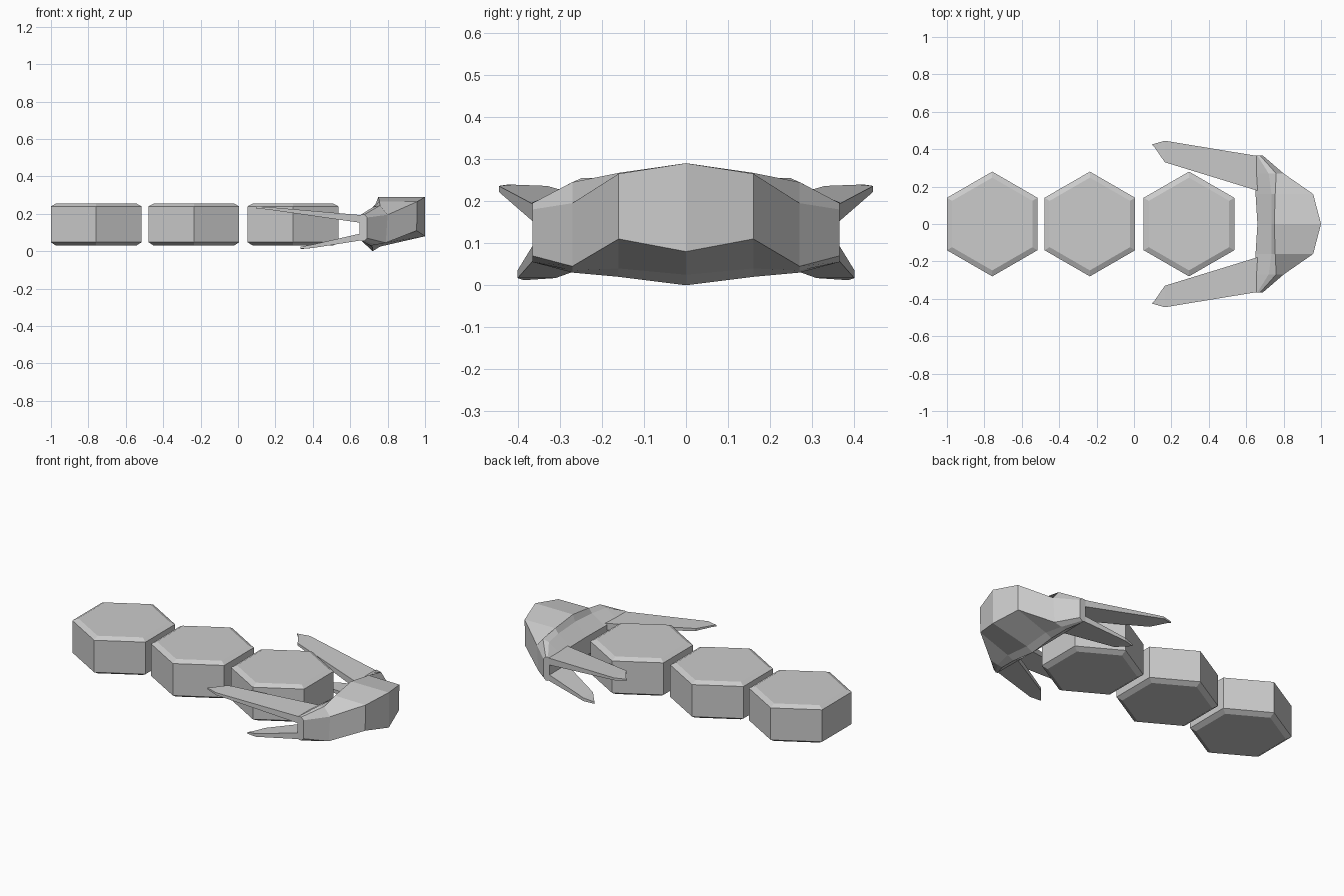
import bpy
import math

if "Cube" in bpy.data.objects:
    bpy.data.objects.remove(bpy.data.objects["Cube"])


def loft(name, rings, cap_start=True, cap_end=True):
    """Skin a list of equal-length point rings into a mesh object."""
    n = len(rings[0])
    verts = [p for r in rings for p in r]
    faces = []
    for k in range(len(rings) - 1):
        a, b = k * n, (k + 1) * n
        for i in range(n):
            j = (i + 1) % n
            faces.append((a + i, a + j, b + j, b + i))
    if cap_start:
        faces.append(tuple(reversed(range(n))))
    if cap_end:
        faces.append(tuple(range(len(verts) - n, len(verts))))
    mesh = bpy.data.meshes.new(name)
    mesh.from_pydata(verts, [], faces)
    obj = bpy.data.objects.new(name, mesh)
    bpy.context.collection.objects.link(obj)
    # consistent outward normals
    bpy.context.view_layer.objects.active = obj
    obj.select_set(True)
    bpy.ops.object.mode_set(mode='EDIT')
    bpy.ops.mesh.select_all(action='SELECT')
    bpy.ops.mesh.normals_make_consistent(inside=False)
    bpy.ops.object.mode_set(mode='OBJECT')
    obj.select_set(False)
    return obj


def mirror_y(obj):
    m = obj.modifiers.new("mirror", 'MIRROR')
    m.use_axis = (False, True, False)
    m.use_clip = True


def hexagon(cx, r, z):
    return [(cx + r * math.cos(math.radians(30 + 60 * i)),
             r * math.sin(math.radians(30 + 60 * i)), z) for i in range(6)]


# Three hexagonal body segments with chamfered rims
for i, cx in enumerate((-0.758, -0.236, 0.294)):
    loft(f"body_segment_{i + 1}", [hexagon(cx, r, z) for r, z in
         ((0.248, 0.03), (0.28, 0.048), (0.28, 0.24), (0.248, 0.255))])

# Crescent head: x-z sections from the centre line out to the side
sections = [
    (0.0, [(0.66, 0.07), (0.66, 0.18), (0.735, 0.25), (0.75, 0.29),
           (1.0, 0.29), (1.0, 0.08), (0.76, 0.025), (0.72, 0.0)]),
    (0.16, [(0.65, 0.065), (0.65, 0.185), (0.735, 0.24), (0.755, 0.267),
            (0.958, 0.265), (0.955, 0.11), (0.76, 0.04), (0.72, 0.02)]),
    (0.27, [(0.65, 0.065), (0.65, 0.19), (0.72, 0.235), (0.76, 0.245),
            (0.80, 0.195), (0.79, 0.045), (0.74, 0.035), (0.71, 0.03)]),
    (0.365, [(0.65, 0.065), (0.65, 0.19), (0.66, 0.197), (0.675, 0.195),
             (0.69, 0.18), (0.69, 0.07), (0.675, 0.055), (0.66, 0.055)]),
]
mirror_y(loft("head", [[(x, y, z) for x, z in pts] for y, pts in sections],
              cap_start=False))


def blade(name, stations):
    """Flat tapering prong; each station has inner and outer edge x, y and z range."""
    rings = []
    for xi, yi, xo, yo, z0, z1 in stations:
        rings.append([(xi, yi, z0), (xo, yo, z0), (xo, yo, z1), (xi, yi, z1)])
    mirror_y(loft(name, rings))


# Upper and lower pairs of prongs sweeping back along the body
blade("upper_prong", [(0.67, 0.175, 0.67, 0.362, 0.15, 0.192),
                      (0.165, 0.33, 0.165, 0.445, 0.222, 0.236),
                      (0.11, 0.41, 0.095, 0.425, 0.23, 0.239)])
blade("lower_prong", [(0.67, 0.19, 0.67, 0.362, 0.06, 0.098),
                      (0.40, 0.31, 0.40, 0.40, 0.017, 0.036),
                      (0.35, 0.37, 0.335, 0.388, 0.013, 0.024)])
